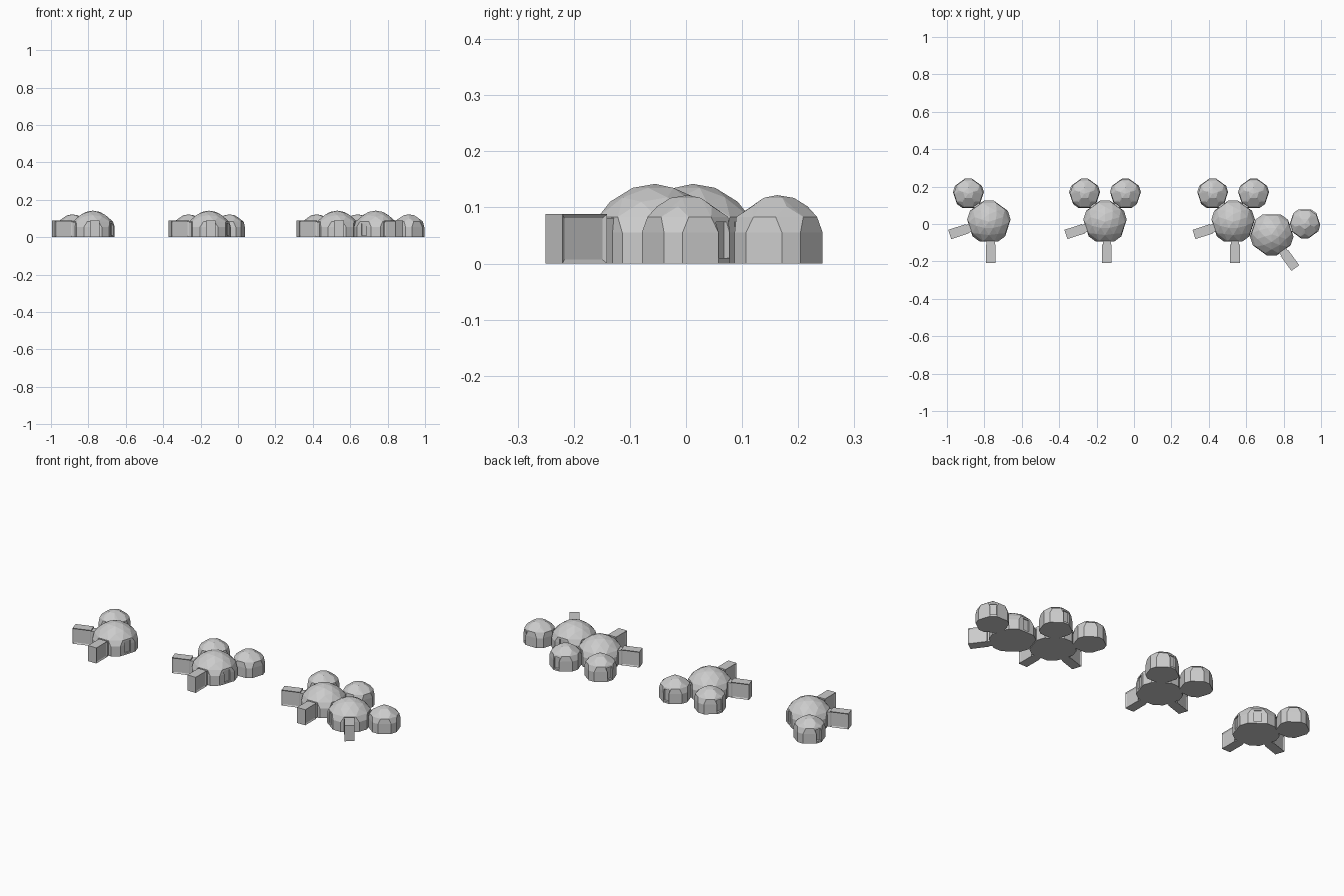
import bpy, bmesh
from math import sin, cos, radians, pi
from mathutils import Vector, Matrix

if "Cube" in bpy.data.objects:
    bpy.data.objects.remove(bpy.data.objects["Cube"])


def finish(name, bm, loc=(0, 0, 0), deg=0):
    bmesh.ops.recalc_face_normals(bm, faces=bm.faces)
    me = bpy.data.meshes.new(name)
    bm.to_mesh(me)
    bm.free()
    ob = bpy.data.objects.new(name, me)
    ob.location = loc
    ob.rotation_euler = (0, 0, radians(deg))
    bpy.context.collection.objects.link(ob)
    return ob


def polar(r, deg, z):
    return Vector((r * cos(radians(deg)), r * sin(radians(deg)), z))


def box(bm, x0, x1, w, z0, z1):
    m = Matrix.Translation(((x0 + x1) / 2, 0, (z0 + z1) / 2)) @ Matrix.Diagonal((x1 - x0, w, z1 - z0, 1))
    return bmesh.ops.create_cube(bm, size=1, matrix=m)['verts']


def geodesic_points(radius, zc, zmin):
    # three-frequency sphere points, vertex at the pole
    bm = bmesh.new()
    bmesh.ops.create_icosphere(bm, subdivisions=1, radius=1)
    bmesh.ops.subdivide_edges(bm, edges=bm.edges, cuts=2, use_grid_fill=True)
    pts = [v.co.normalized() * radius + Vector((0, 0, zc)) for v in bm.verts]
    bm.free()
    return [p for p in pts if p.z > zmin]


def dome(name, x, y, deg, r, doors, large, door_w):
    # five wide flat walls, five narrow corner walls, faceted cap; a corner points at deg
    pts = []
    apo = r * cos(radians(24))
    for k in range(5):
        a = 72 * k
        for s in (-12, 12):
            pts += [polar(r, a + s, 0), polar(r, a + s, 0.055)]
        t = apo - 0.003
        for s in (-16, 16):
            pts.append(polar(t / cos(radians(16)), a + 36 + s, 0.083))
        if not large:
            pts += [polar(0.054, a, 0.102), polar(0.03, a, 0.117)]
    if large:
        pts += geodesic_points(0.117, 0.025, 0.086)
    else:
        pts.append(Vector((0, 0, 0.122)))
    bm = bmesh.new()
    for p in pts:
        bm.verts.new(p)
    res = bmesh.ops.convex_hull(bm, input=bm.verts)
    junk = {e for e in res['geom_interior'] + res['geom_unused'] if isinstance(e, bmesh.types.BMVert)}
    bmesh.ops.delete(bm, geom=list(junk), context='VERTS')
    bmesh.ops.dissolve_limit(bm, angle_limit=radians(1), verts=bm.verts, edges=bm.edges)
    ob = finish(name, bm, (x, y, 0), deg)
    # recessed doors on the named wide walls
    cut = bmesh.new()
    for d in doors:
        vs = box(cut, apo - 0.007, apo + 0.03, door_w, 0.01, 0.074)
        bmesh.ops.rotate(cut, verts=vs, matrix=Matrix.Rotation(radians(d), 3, 'Z'))
    c = finish(name + "_door_cutter", cut, (x, y, 0))
    c.hide_render = True
    c.hide_viewport = True
    mod = ob.modifiers.new("doors", 'BOOLEAN')
    mod.object = c
    mod.operation = 'DIFFERENCE'
    mod.solver = 'EXACT'
    return ob


def corridor(name, x, y, deg, shift=0.0):
    # entrance tunnel with recessed side panels and a slimmer neck
    bm = bmesh.new()
    box(bm, 0.122, 0.22, 0.052, 0, 0.088)
    bm.normal_update()
    for f in [f for f in bm.faces if abs(f.normal.y) > 0.9]:
        bmesh.ops.inset_region(bm, faces=[f], thickness=0.01, depth=0)
        n = f.normal.copy()
        bmesh.ops.translate(bm, verts=f.verts, vec=-n * 0.004)
    off = polar(shift, deg + 90, 0)
    loc = (x + off.x, y + off.y, 0)
    finish(name, bm, loc, deg)
    bm = bmesh.new()
    box(bm, 0.1, 0.123, 0.044, 0, 0.081)
    finish(name + "_neck", bm, loc, deg)


def large_dome(name, x, y, deg, doors):
    dome(name, x, y, deg, 0.117, doors, True, 0.036)


def small_dome(name, x, y, d):
    # sits against the wide wall of a large dome in direction d
    p = polar(0.186, d, 0)
    dome(name, x + p.x, y + p.y, d + 36, 0.083, (d + 180, d + 36), False, 0.033)


Y = 0.012
# three main groups, growing in size
for tag, x, smalls in (("left", -0.776, (126,)), ("middle", -0.155, (126, 54)), ("right", 0.53, (126, 54))):
    free = [d for d in (54, 126, 342) if d not in smalls and not (tag == "right" and d == 342)]
    large_dome(tag + "_large_dome", x, Y, 90, free + list(smalls))
    for i, d in enumerate(smalls):
        small_dome(f"{tag}_small_dome_{i + 1}", x, Y, d)
    corridor(tag + "_front_corridor", x, Y, 270, 0.01)
    corridor(tag + "_side_corridor", x, Y, 198)

# extra large dome of the right group, turned half round
q = Vector((0.53, Y, 0)) + polar(0.217, 342, 0)
large_dome("extra_large_dome", q.x, q.y, 270, (90, 234, 18))
small_dome("extra_small_dome", q.x, q.y, 18)
corridor("extra_corridor", q.x, q.y, 306, -0.004)
